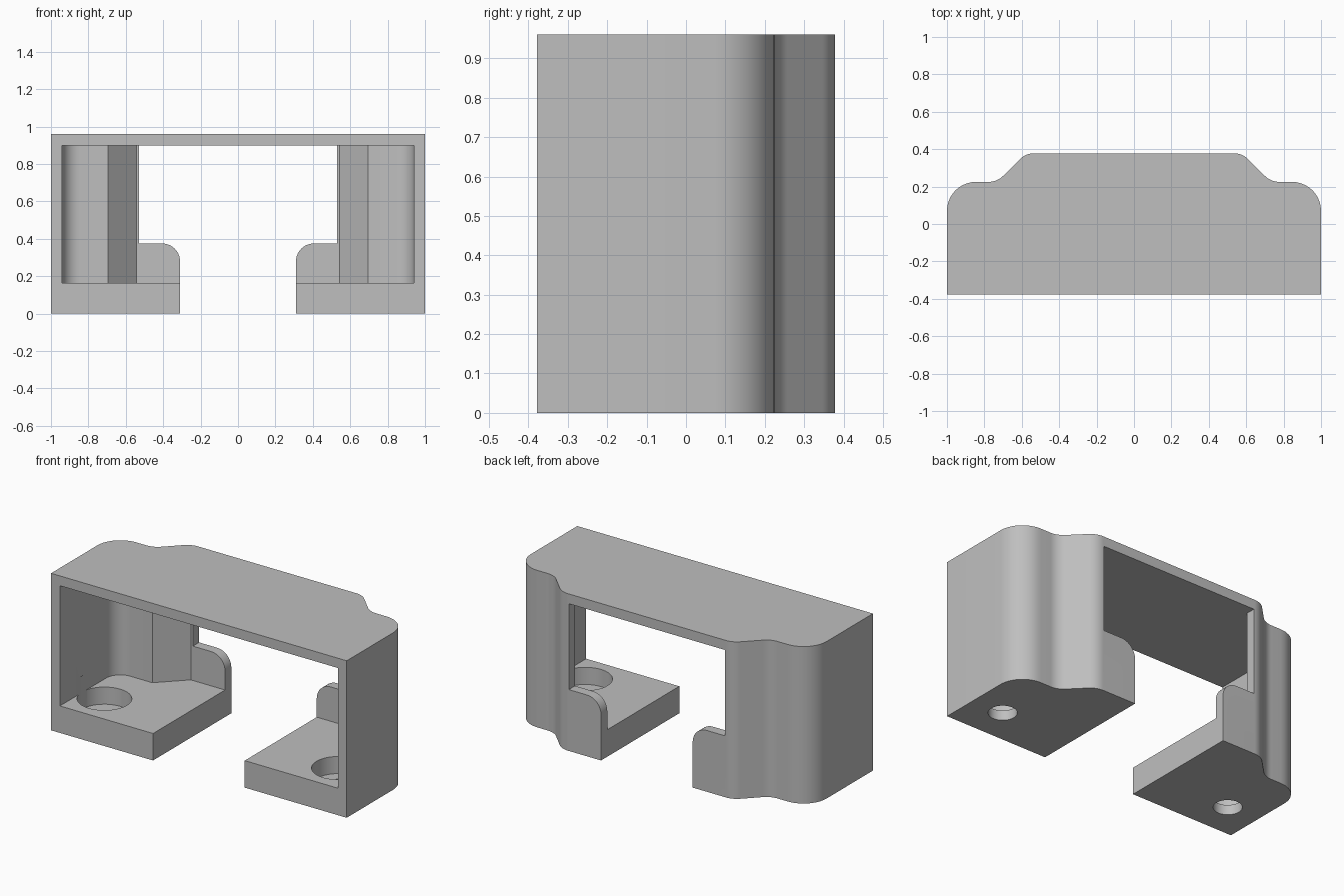
import bpy, bmesh, math
from mathutils import Vector, Matrix

cube = bpy.data.objects.get("Cube")
if cube:
    bpy.data.objects.remove(cube, do_unlink=True)

grey = bpy.data.materials.new("plain grey")
grey.use_nodes = True
grey.diffuse_color = (0.52, 0.52, 0.52, 1)
grey.node_tree.nodes["Principled BSDF"].inputs["Base Color"].default_value = grey.diffuse_color

DEPTH, HEIGHT, WALL = 0.378, 0.96, 0.06
FLOOR, CEILING = 0.165, 0.90


def rounded(corners, steps=10):
    """Turn (x, y, radius) corners into an outline with filleted corners."""
    outline = []
    for i, (x, y, r) in enumerate(corners):
        p = Vector((x, y))
        if r == 0:
            outline.append(p)
            continue
        a = (Vector(corners[i - 1][:2]) - p).normalized()
        b = (Vector(corners[(i + 1) % len(corners)][:2]) - p).normalized()
        half = a.angle(b) / 2
        centre = p + (a + b).normalized() * r / math.sin(half)
        start = p + a * r / math.tan(half) - centre
        end = p + b * r / math.tan(half) - centre
        sweep = math.atan2(start.cross(end), start.dot(end))
        for k in range(steps + 1):
            outline.append(centre + Matrix.Rotation(sweep * k / steps, 2) @ start)
    return outline


def mirrored(half):
    """Complete a right-hand half outline with its mirror image."""
    return half + [(-x, y, r) for x, y, r in reversed(half)]


def prism(name, outline, low, high, upright=False):
    """Extrude an outline along z, or along y when upright."""
    bm = bmesh.new()
    place = (lambda p: (p.x, low, p.y)) if upright else (lambda p: (p.x, p.y, low))
    face = bm.faces.new([bm.verts.new(place(p)) for p in outline])
    move = Vector((0, high - low, 0)) if upright else Vector((0, 0, high - low))
    new = bmesh.ops.extrude_face_region(bm, geom=[face])["geom"]
    bmesh.ops.translate(bm, vec=move, verts=[v for v in new if isinstance(v, bmesh.types.BMVert)])
    bmesh.ops.recalc_face_normals(bm, faces=bm.faces)
    mesh = bpy.data.meshes.new(name)
    bm.to_mesh(mesh)
    bm.free()
    mesh.materials.append(grey)
    obj = bpy.data.objects.new(name, mesh)
    bpy.context.collection.objects.link(obj)
    return obj


def cylinder(name, x, y, radius, low, high):
    ring = [Vector((x + radius * math.cos(math.tau * k / 48),
                    y + radius * math.sin(math.tau * k / 48))) for k in range(48)]
    return prism(name, ring, low, high)


# Shell with stepped, filleted back
shell = prism("bracket_shell", rounded(mirrored([
    (1, -DEPTH, 0), (1, 0.225, 0.155), (0.732, 0.225, 0.11), (0.579, DEPTH, 0.11)])), 0, HEIGHT)

# Hollow, open at the front
cutters = [prism("cavity_cutter", rounded(mirrored([
    (1 - WALL, -0.6, 0), (1 - WALL, 0.225 - WALL, 0.095),
    (0.695, 0.225 - WALL, 0), (0.542, DEPTH - WALL, 0)])), FLOOR, CEILING)]

# Back window and gap between the feet, with rounded tabs
cutters.append(prism("opening_cutter", rounded(mirrored([
    (0.31, -0.2, 0), (0.31, 0.375, 0.095), (0.528, 0.375, 0), (0.528, CEILING, 0)])),
    -0.7, 0.7, upright=True))

# Counterbored screw holes
for side in (-1, 1):
    cutters.append(cylinder("counterbore_cutter", side * 0.793, -0.158, 0.152, WALL, FLOOR + 0.1))
    cutters.append(cylinder("screw_hole_cutter", side * 0.793, -0.158, 0.079, -0.1, FLOOR))

bpy.ops.object.select_all(action="DESELECT")
shell.select_set(True)
bpy.context.view_layer.objects.active = shell
for cutter in cutters:
    cutter.hide_render = True
    mod = shell.modifiers.new("cut", "BOOLEAN")
    mod.operation, mod.solver, mod.object = "DIFFERENCE", "EXACT", cutter
    bpy.ops.object.modifier_apply(modifier=mod.name)
    bpy.data.objects.remove(cutter, do_unlink=True)

bpy.ops.object.shade_smooth_by_angle(angle=math.radians(30))
